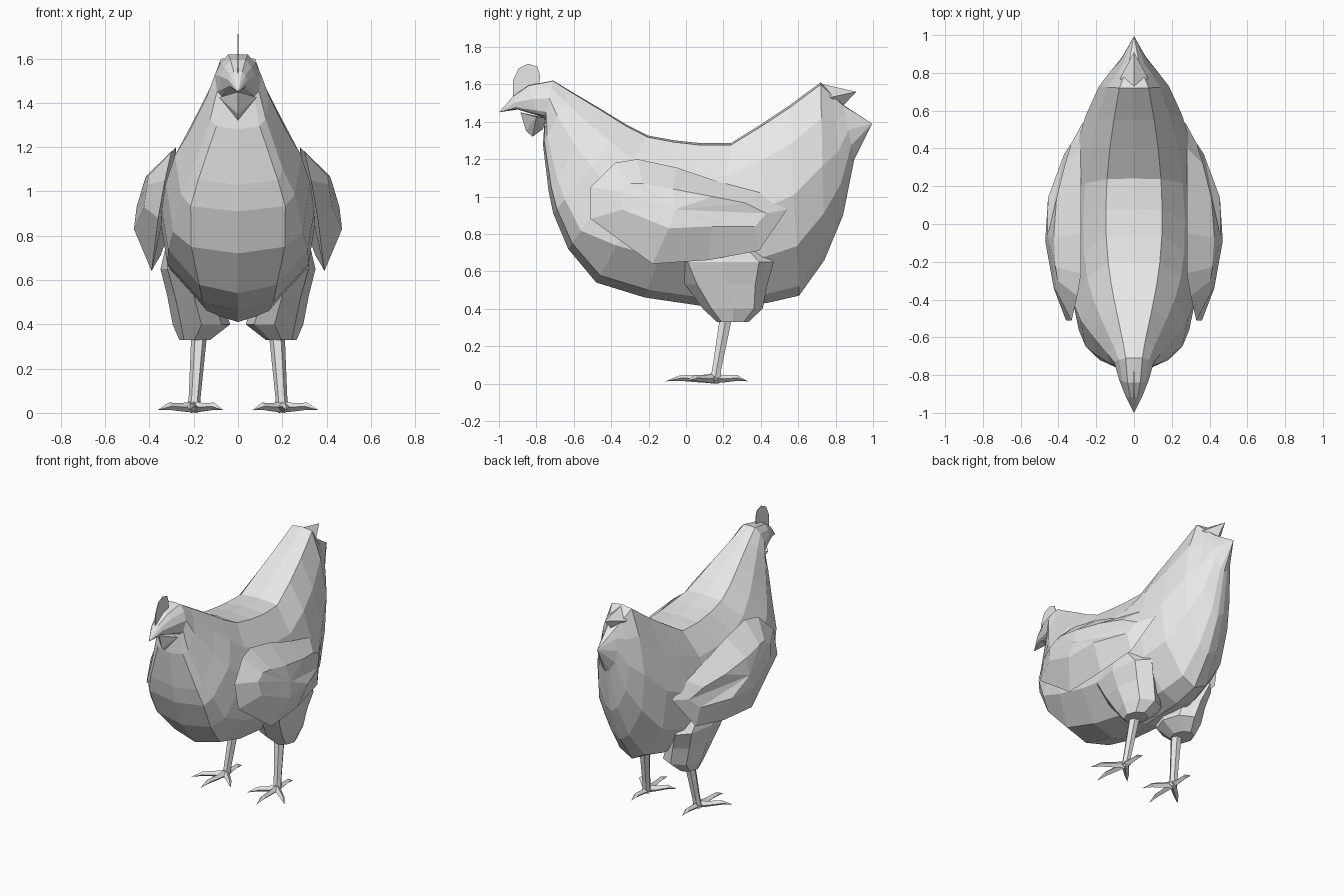
import bpy, bmesh, math
from mathutils import Vector

grey = bpy.data.materials.new("plain grey")
grey.diffuse_color = (0.8, 0.8, 0.8, 1)


def make(name, verts, faces, mirror=False):
    bm = bmesh.new()
    vs = [bm.verts.new(v) for v in verts]
    for f in faces:
        bm.faces.new([vs[i] for i in f])
    bmesh.ops.recalc_face_normals(bm, faces=bm.faces)
    me = bpy.data.meshes.new(name)
    bm.to_mesh(me)
    bm.free()
    me.materials.append(grey)
    ob = bpy.data.objects.new(name, me)
    bpy.context.collection.objects.link(ob)
    if mirror:
        mod = ob.modifiers.new("mirror", 'MIRROR')
        mod.use_mirror_merge = False
    return ob


def loft(name, rings, start=None, end=None, mirror=False):
    """Skin equal rings; close each end with a point or a flat cap."""
    n = len(rings[0])
    verts = [v for r in rings for v in r]
    faces = []
    for k in range(len(rings) - 1):
        for i in range(n):
            j = (i + 1) % n
            faces.append((k * n + i, k * n + j, (k + 1) * n + j, (k + 1) * n + i))
    for tip, base in ((start, 0), (end, (len(rings) - 1) * n)):
        if tip:
            verts.append(tip)
            faces += [(base + i, base + (i + 1) % n, len(verts) - 1) for i in range(n)]
        else:
            faces.append(tuple(range(base, base + n)))
    return make(name, verts, faces, mirror)


# Body: fanned sections (top y, top z, bottom y, bottom z, half width, lower fullness)
sections = [
    (-0.92, 1.54, -0.90, 1.465, 0.045, 0.7),
    (-0.84, 1.595, -0.80, 1.435, 0.08, 0.7),
    (-0.71, 1.62, -0.755, 1.42, 0.105, 0.7),
    (-0.62, 1.565, -0.765, 1.28, 0.14, 0.7),
    (-0.45, 1.465, -0.735, 1.03, 0.225, 0.8),
    (-0.32, 1.385, -0.71, 0.91, 0.285, 0.75),
    (-0.20, 1.325, -0.63, 0.72, 0.325, 0.65),
    (-0.06, 1.30, -0.48, 0.54, 0.35, 0.5),
    (0.08, 1.285, -0.22, 0.46, 0.355, 0.45),
    (0.24, 1.285, 0.12, 0.41, 0.34, 0.4),
    (0.40, 1.385, 0.43, 0.43, 0.305, 0.4),
    (0.55, 1.485, 0.605, 0.47, 0.255, 0.38),
    (0.72, 1.61, 0.74, 0.66, 0.185, 0.38),
    (0.79, 1.54, 0.84, 0.90, 0.12, 0.4),
    (0.84, 1.49, 0.90, 1.20, 0.07, 0.4),
]
rings = []
for ty, tz, by, bz, w, b in sections:
    low = 0.74 + 0.1 * (b > 0.6)
    half = [(0.012, 0.42), (0.2, 0.76), (0.47, 1.0), (low, 0.9), (0.95, b)]
    prof = [(0, 0)] + half + [(1, 0)] + [(t, -x) for t, x in reversed(half)]
    rings.append([(x * w, ty + (by - ty) * t, tz + (bz - tz) * t) for t, x in prof])
loft("body", rings, start=(0, -1.0, 1.45), end=(0, 0.995, 1.39))

# Upper tail feather
make("tail_feather",
     [(0, 0.71, 1.605), (0.075, 0.77, 1.53), (0, 0.84, 1.485), (-0.075, 0.77, 1.53), (0, 0.91, 1.56)],
     [(0, 1, 4), (1, 2, 4), (2, 3, 4), (3, 0, 4), (0, 3, 2, 1)])

# Comb: thin upright sheet
comb = [(-0.925, 1.53), (-0.925, 1.62), (-0.895, 1.685), (-0.845, 1.71),
        (-0.795, 1.695), (-0.78, 1.65), (-0.785, 1.59)]
loft("comb", [[(x, y, z) for y, z in comb] for x in (-0.002, 0.002)])

# Wattle under the beak
make("wattle",
     [(0, -0.885, 1.45), (0.085, -0.80, 1.425), (0, -0.75, 1.42), (-0.085, -0.80, 1.425),
      (0, -0.855, 1.35), (0, -0.82, 1.32), (0, -0.765, 1.36)],
     [(0, 1, 4), (0, 4, 3), (1, 5, 4), (3, 4, 5), (1, 6, 5), (3, 5, 6),
      (1, 2, 6), (3, 6, 2), (0, 3, 2, 1)])

# Wings: rim, raised inner loop, ridge on the outside, shallow back against the body
rim = [(0.33, -0.51, 1.05), (0.36, -0.51, 0.88), (0.39, -0.18, 0.64), (0.38, 0.12, 0.66),
       (0.35, 0.39, 0.71), (0.27, 0.54, 0.93), (0.28, 0.40, 1.02), (0.28, 0.17, 1.08),
       (0.28, -0.05, 1.155), (0.28, -0.26, 1.20), (0.30, -0.38, 1.18)]
inner = [(0.41, -0.36, 1.03), (0.425, -0.34, 0.93), (0.47, -0.09, 0.83), (0.455, 0.14, 0.84),
         (0.37, 0.37, 0.84), (0.33, 0.43, 0.91), (0.365, 0.32, 0.965), (0.41, 0.14, 1.0),
         (0.425, -0.07, 1.04), (0.415, -0.23, 1.07), (0.405, -0.30, 1.07)]
loft("wing", [rim, inner], start=(0.33, -0.02, 0.92), end=(0.458, -0.06, 0.93), mirror=True)


def ring(c, rx, ry, n):
    return [(c[0] + rx * math.cos(2 * math.pi * i / n),
             c[1] + ry * math.sin(2 * math.pi * i / n), c[2]) for i in range(n)]


# Thighs
loft("thigh", [ring((0.195, 0.25, 0.33), 0.07, 0.085, 8),
               ring((0.165, 0.25, 0.40), 0.13, 0.16, 8),
               ring((0.20, 0.215, 0.53), 0.12, 0.22, 8),
               ring((0.245, 0.20, 0.65), 0.105, 0.27, 8)],
     end=(0.30, 0.20, 0.86), mirror=True)

# Shanks
loft("leg", [ring((0.20, 0.155, 0.02), 0.028, 0.03, 6),
             ring((0.195, 0.165, 0.08), 0.027, 0.028, 6),
             ring((0.175, 0.215, 0.36), 0.036, 0.038, 6)], mirror=True)

# Toes: arched, tapering to a claw
hub = Vector((0.20, 0.15, 0.0))
for name, x, y in (("front_toe", 0.22, -0.11), ("outer_toe", 0.365, 0.0),
                   ("inner_toe", 0.065, 0.01), ("back_toe", 0.20, 0.33)):
    tip = Vector((x, y, 0.012))
    d = tip - hub
    side = Vector((-d.y, d.x, 0)).normalized()
    toe = []
    for f, w, top, bot in ((-0.1, 0.026, 0.055, 0.0), (0.3, 0.02, 0.045, 0.006),
                           (0.68, 0.016, 0.046, 0.014)):
        p = hub + Vector((d.x, d.y, 0)) * f
        mid = (top + bot) / 2
        toe.append([p + Vector((0, 0, top)), p + side * w + Vector((0, 0, mid)),
                    p + Vector((0, 0, bot)), p - side * w + Vector((0, 0, mid))])
    loft(name, toe, end=tip, mirror=True)
